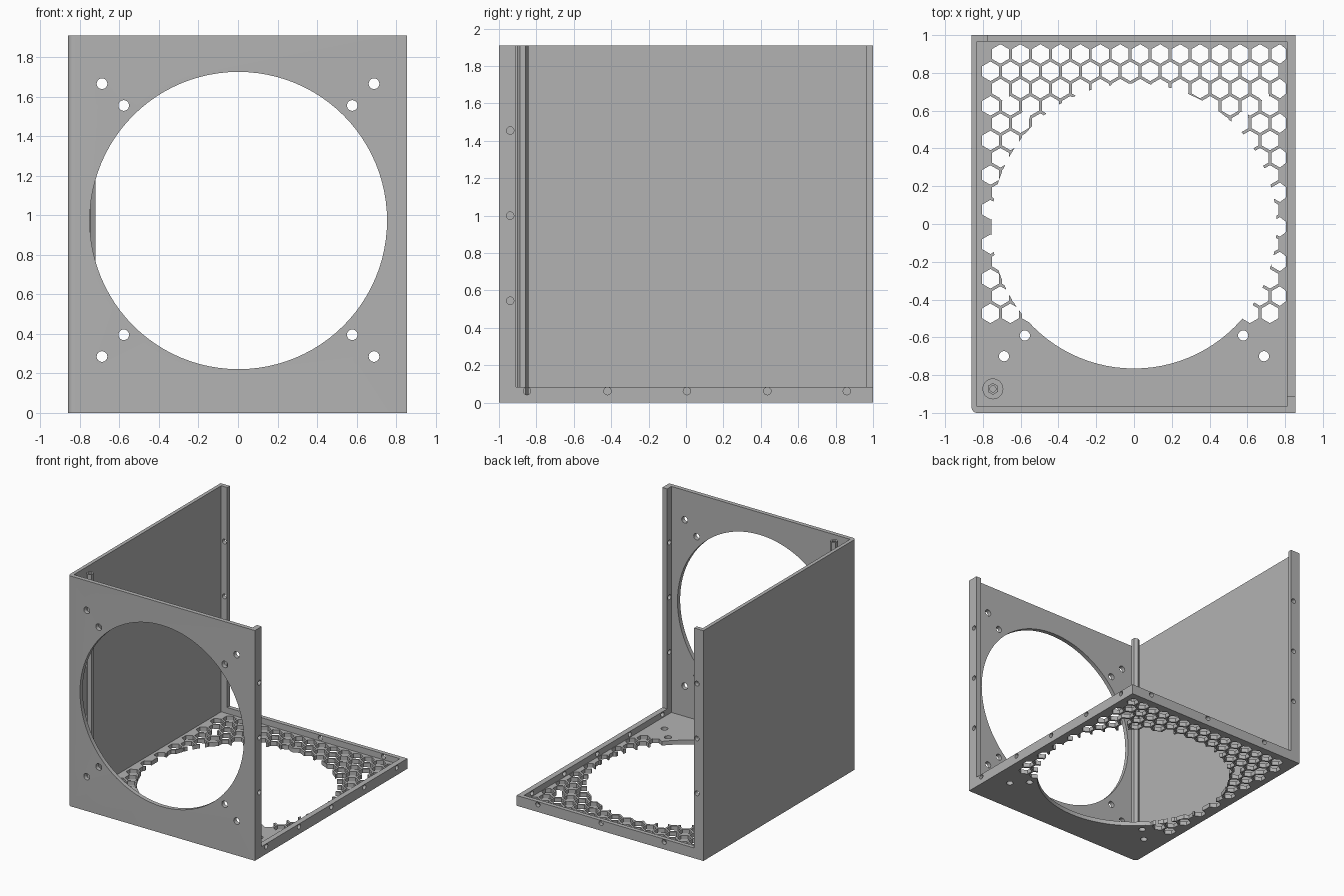
import bpy, bmesh, math
from mathutils import Matrix, Vector

cube = bpy.data.objects.get("Cube")
if cube:
    bpy.data.objects.remove(cube, do_unlink=True)

grey = bpy.data.materials.new("plain grey")
grey.use_nodes = True
colour = (0.45, 0.45, 0.45, 1)
grey.diffuse_color = colour
grey.node_tree.nodes["Principled BSDF"].inputs["Base Color"].default_value = colour


def add_box(bm, lo, hi):
    lo, hi = Vector(lo), Vector(hi)
    place = Matrix.Translation((lo + hi) / 2) @ Matrix.Diagonal((*(hi - lo), 1))
    return bmesh.ops.create_cube(bm, size=1, matrix=place)["verts"]


def add_prism(bm, centre, radius, length, axis="Z", sides=24, turn=0):
    rot = {"X": Matrix.Rotation(math.pi / 2, 4, "Y"),
           "Y": Matrix.Rotation(math.pi / 2, 4, "X"),
           "Z": Matrix.Rotation(turn, 4, "Z")}[axis]
    return bmesh.ops.create_cone(bm, cap_ends=True, segments=sides, radius1=radius,
                                 radius2=radius, depth=length,
                                 matrix=Matrix.Translation(centre) @ rot)["verts"]


def finish(bm, name):
    mesh = bpy.data.meshes.new(name)
    bm.to_mesh(mesh)
    bm.free()
    mesh.materials.append(grey)
    ob = bpy.data.objects.new(name, mesh)
    bpy.context.collection.objects.link(ob)
    return ob


def cut(ob, bm):
    cutter = finish(bm, "cutter")
    cutter.hide_render = True
    mod = ob.modifiers.new("cut", "BOOLEAN")
    mod.operation, mod.solver, mod.object = "DIFFERENCE", "EXACT", cutter
    bpy.context.view_layer.objects.active = ob
    bpy.ops.object.modifier_apply(modifier=mod.name)
    bpy.data.objects.remove(cutter, do_unlink=True)


LEFT, RIGHT, TOP = -0.86, 0.855, 1.91
FLOOR = 0.035

# Solid block with one rounded upright corner
bm = bmesh.new()
add_box(bm, (LEFT, -1, 0), (RIGHT, 1, TOP))
corner = [e for e in bm.edges if all(v.co.x < 0 and v.co.y < 0 for v in e.verts)]
bmesh.ops.bevel(bm, geom=corner, offset=0.03, segments=6, profile=0.5, affect="EDGES")
case = finish(bm, "case_half")

# Hollow inside, leaving floor, front panel and side wall
bm = bmesh.new()
add_box(bm, (LEFT + 0.03, -0.965, FLOOR), (0.81, 0.965, 2.2))
cut(case, bm)

# Open the back and the other side, leaving low rims and upright flanges
bm = bmesh.new()
add_box(bm, (-0.775, -0.91, 0.085), (1.2, 1.2, 2.2))
cut(case, bm)

# Honeycomb vent in the floor, kept clear of the rim
pitch = 0.1057
row_step = pitch * math.sqrt(3) / 2
bm = bmesh.new()
for row in range(16):
    y = 0.9 - row * row_step
    x = -0.76 + (0 if row % 2 else pitch / 2)
    while x < 0.79:
        for v in add_prism(bm, (x, y, 0), 0.052, 0.12, sides=6, turn=math.pi / 6 * 0):
            v.co.x = min(v.co.x, 0.806)
        x += pitch
cut(case, bm)

# Large fan openings in floor and front panel
bm = bmesh.new()
add_prism(bm, (0, -0.01, 0), 0.755, 0.12, sides=96)
add_prism(bm, (0.002, -1, 0.973), 0.752, 0.12, axis="Y", sides=96)
cut(case, bm)

# Fan screw holes, rim holes and flange holes
bm = bmesh.new()
for sx in (-1, 1):
    for sv in (-1, 1):
        for d, e in ((0.578, 0.58), (0.688, 0.69)):
            add_prism(bm, (sx * d, -1, 0.975 + sv * e), 0.027, 0.12, axis="Y")
            add_prism(bm, (sx * d, -0.01 + sv * e, 0), 0.027, 0.12)
for y in (-0.85, -0.42, 0.005, 0.435, 0.86):
    add_prism(bm, (0.835, y, 0.062), 0.02, 0.1, axis="X", sides=16)
for x in (-0.5, 0.08, 0.66):
    add_prism(bm, (x, 0.985, 0.062), 0.02, 0.1, axis="Y", sides=16)
for z in (0.545, 1, 1.455):
    add_prism(bm, (0.835, -0.94, z), 0.02, 0.1, axis="X", sides=16)
    add_prism(bm, (-0.8, 0.985, z), 0.02, 0.1, axis="Y", sides=16)
cut(case, bm)

# Hexagonal corner post with a bore, standing on a low round boss
px, py = -0.747, -0.873
bm = bmesh.new()
add_prism(bm, (px, py, (TOP + 0.03) / 2), 0.031, TOP - 0.03, sides=6)
post = finish(bm, "corner_post")
bm = bmesh.new()
add_prism(bm, (px, py, TOP), 0.016, 0.3, sides=16)
cut(post, bm)

bm = bmesh.new()
add_prism(bm, (px, py, 0.035), 0.055, 0.02, sides=32)
boss = finish(bm, "post_boss")

# Smooth the round walls while keeping edges sharp
bpy.ops.object.select_all(action="DESELECT")
for ob in (case, post, boss):
    ob.select_set(True)
bpy.context.view_layer.objects.active = case
bpy.ops.object.shade_smooth_by_angle(angle=math.radians(30))
